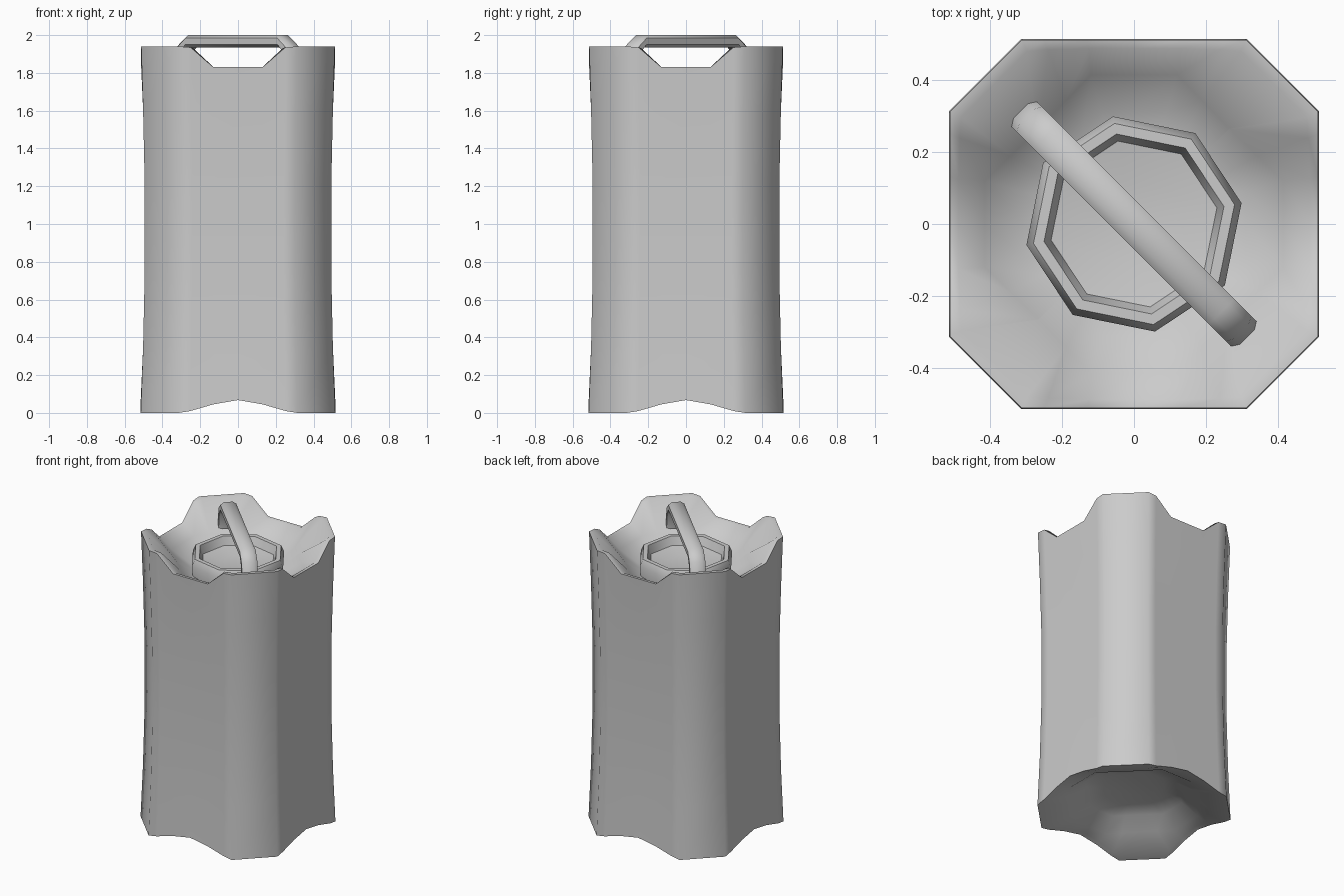
import bpy, math
from mathutils import Vector

if "Cube" in bpy.data.objects:
    bpy.data.objects.remove(bpy.data.objects["Cube"])


def loft(name, rings, cap_start=False, cap_end=False, angle=60):
    """Skin a list of equally sized closed rings."""
    n = len(rings[0])
    verts = [v for ring in rings for v in ring]
    faces = []
    for r in range(len(rings) - 1):
        for i in range(n):
            j = (i + 1) % n
            faces.append((r * n + i, r * n + j, (r + 1) * n + j, (r + 1) * n + i))
    if cap_start:
        faces.append(tuple(reversed(range(n))))
    if cap_end:
        faces.append(tuple(range((len(rings) - 1) * n, len(rings) * n)))
    mesh = bpy.data.meshes.new(name)
    mesh.from_pydata(verts, [], faces)
    ob = bpy.data.objects.new(name, mesh)
    bpy.context.collection.objects.link(ob)
    bpy.ops.object.select_all(action='DESELECT')
    ob.select_set(True)
    bpy.context.view_layer.objects.active = ob
    bpy.ops.object.mode_set(mode='EDIT')
    bpy.ops.mesh.select_all(action='SELECT')
    bpy.ops.mesh.normals_make_consistent(inside=False)
    bpy.ops.object.mode_set(mode='OBJECT')
    bpy.ops.object.shade_smooth_by_angle(angle=math.radians(angle))
    return ob


# Columns along each side: outer offset, inner offset, top dip, bottom arch
HALF = [(0.13, 0.12, 0.11, 0.045), (0.25, 0.19, 0.005, 0.01), (0.31, 0.265, 0.0, 0.0)]
COLUMNS = ([(-t, -u, a, b) for t, u, a, b in reversed(HALF)]
           + [(0, 0, 0.11, 0.068)] + HALF)


def ring(scale, z, top=0.0, bottom=0.0, inner=0.0, shrink=1.0):
    """Chamfered square ring; inner blends to the smaller well octagon."""
    pts = []
    for k in range(4):
        c, s = round(math.cos(k * math.pi / 2)), round(math.sin(k * math.pi / 2))
        for t, u, dip, arch in COLUMNS:
            x, y = t * scale, -0.51 * scale
            iy = -0.415 + max(0, abs(u) - 0.12) * 1.03
            x, y = (x + (u - x) * inner) * shrink, (y + (iy - y) * inner) * shrink
            pts.append((x * c - y * s, x * s + y * c, z - top * dip + bottom * arch))
    return pts


# Casing: lower bowl, arched foot, waisted wall, notched rim, upper bowl
loft("casing", [
    ring(1, 0.17, inner=1, shrink=0.5),
    ring(1, 0.145, inner=1, shrink=0.75),
    ring(1, 0.075, inner=1),
    ring(0.965, 0.008, bottom=1, inner=0.05),
    ring(1.01, 0, bottom=1),
    ring(0.985, 0.35),
    ring(0.968, 0.75),
    ring(0.968, 1.2),
    ring(0.985, 1.6),
    ring(1.005, 1.94, top=1),
    ring(0.965, 1.937, top=1, inner=0.05),
    ring(1, 1.77, inner=1),
    ring(1, 1.70, inner=1, shrink=0.75),
    ring(1, 1.68, inner=1, shrink=0.5)], cap_start=True, cap_end=True)


def octagon(r, z, turn=11):
    return [(r * math.cos(math.radians(turn + 45 * i)),
             r * math.sin(math.radians(turn + 45 * i)), z) for i in range(8)]


# Valve collar around a shallow dish
loft("valve_collar", [octagon(0.295, 1.66), octagon(0.305, 1.77), octagon(0.285, 1.815),
                      octagon(0.255, 1.815), octagon(0.235, 1.76), octagon(0.12, 1.74)],
     cap_end=True)

# Diagonal carrying handle swept along a bracket-shaped path
U = Vector((1, -1, 0)).normalized()
V = Vector((1, 1, 0)).normalized()
Z = Vector((0, 0, 1))
SECTION = [(-0.5, -0.25), (-0.28, -0.5), (0.28, -0.5), (0.5, -0.25),
           (0.5, 0.25), (0.28, 0.5), (-0.28, 0.5), (-0.5, 0.25)]
PATH = [(0.42, 1.80, 0), (0.40, 1.92, 0.5), (0.345, 1.967, 1)]
stations = [(-u, z, (1 - f) * math.pi / 2) for u, z, f in PATH]
stations += [(u, z, -(1 - f) * math.pi / 2) for u, z, f in reversed(PATH)]
handle = []
for u, z, tilt in stations:
    normal = -U * math.sin(tilt) + Z * math.cos(tilt)
    centre = U * u + Z * z
    handle.append([tuple(centre + V * a * 0.1 + normal * b * 0.066) for a, b in SECTION])
loft("handle", handle, cap_start=True, cap_end=True, angle=50)
